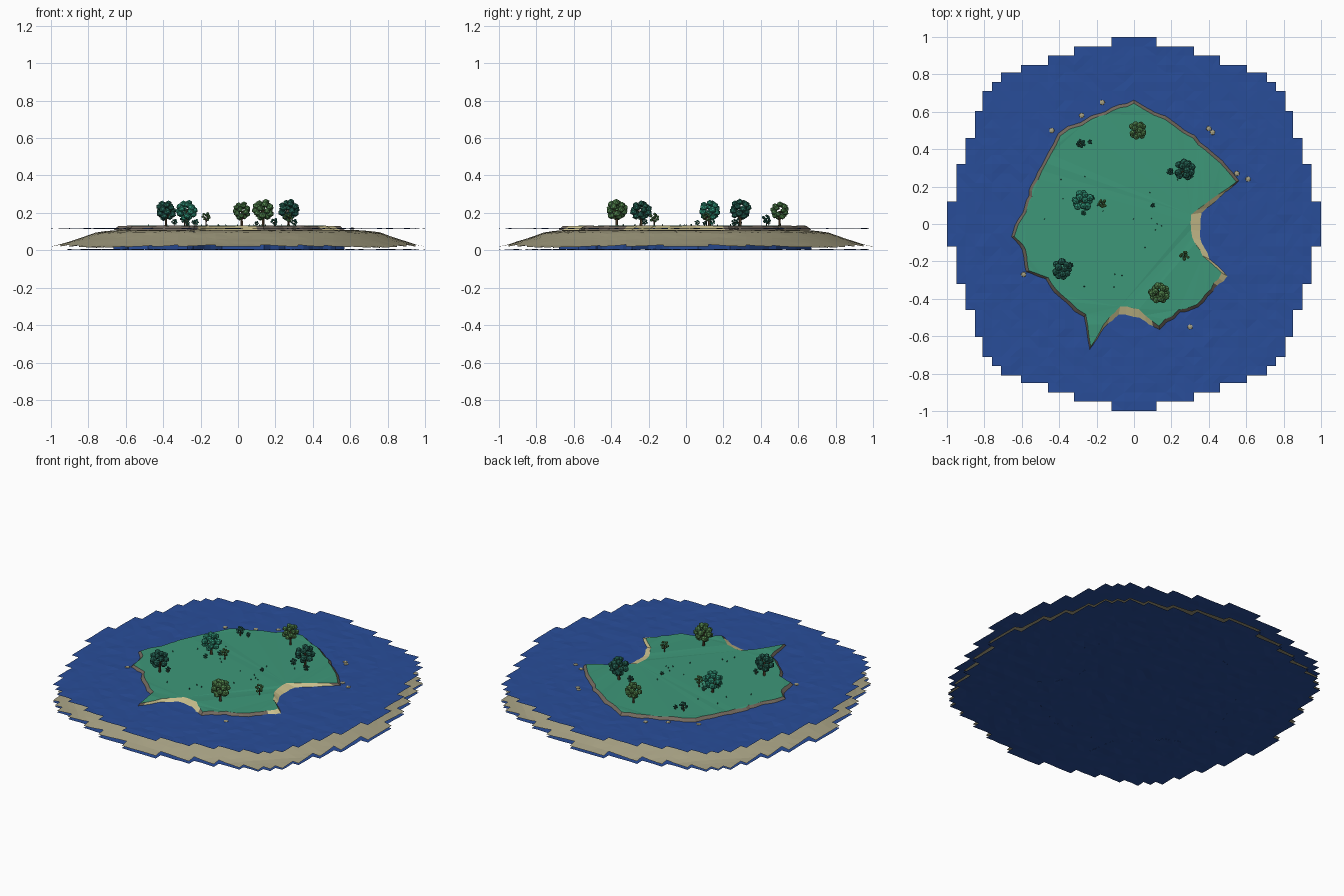
import bpy, bmesh, math, random
from mathutils import Vector, Matrix, noise

if "Cube" in bpy.data.objects:
    bpy.data.objects.remove(bpy.data.objects["Cube"])

random.seed(4)


def material(name, rgb):
    m = bpy.data.materials.new(name)
    m.diffuse_color = (*rgb, 1)
    m.use_nodes = True
    m.node_tree.nodes["Principled BSDF"].inputs["Base Color"].default_value = m.diffuse_color
    return m


WATER = material("water_blue", (0.022, 0.075, 0.32))
SEABED = material("seabed_sand", (0.39, 0.36, 0.23))
BEACH = material("beach_sand", (0.60, 0.53, 0.27))
CLIFF = material("cliff_stone", (0.17, 0.14, 0.11))
GRASS = material("grass_green", (0.047, 0.31, 0.19))
BARK = material("bark", (0.10, 0.06, 0.03))
OLIVE = material("leaf_olive", (0.09, 0.25, 0.08))
DARK = material("leaf_dark", (0.02, 0.14, 0.10))
TEAL = material("leaf_teal", (0.03, 0.30, 0.19))


def finish(bm, name, *mats):
    me = bpy.data.meshes.new(name)
    bm.to_mesh(me)
    bm.free()
    ob = bpy.data.objects.new(name, me)
    for m in mats:
        me.materials.append(m)
    bpy.context.collection.objects.link(ob)
    return ob


# Stepped disc outline shared by water, seabed and base
HALF = [0, .05, .12, .17, .22, .27, .32, .37, .42, .46, .51, .56,
        .605, .66, .71, .76, .81, .85, .9, .95, 1]
LINES = [-v for v in HALF[:0:-1]] + HALF
STEPS = [(.12, 1), (.32, .95), (.46, .9), (.605, .85), (.71, .81), (.76, .76)]
STEPS += [(b, a) for a, b in STEPS]


def stepped_sheet(name, mat, height, hole=0):
    bm = bmesh.new()
    verts = {}

    def vert(x, y):
        if (x, y) not in verts:
            verts[x, y] = bm.verts.new((x, y, height(x, y)))
        return verts[x, y]

    for x0, x1 in zip(LINES, LINES[1:]):
        for y0, y1 in zip(LINES, LINES[1:]):
            ax, ay = max(abs(x0), abs(x1)), max(abs(y0), abs(y1))
            if math.hypot(ax, ay) < hole:
                continue
            if any(ax <= a + 1e-4 and ay <= b + 1e-4 for a, b in STEPS):
                bm.faces.new([vert(x0, y0), vert(x1, y0), vert(x1, y1), vert(x0, y1)])
    bmesh.ops.triangulate(bm, faces=bm.faces[:])
    return finish(bm, name, mat)


def ripple(x, y):
    return noise.noise(Vector((x * 14, y * 14, 3)))


PROFILE = [(0, .108), (.62, .108), (.68, .106), (.76, .095), (.85, .063), (.98, .022), (1.1, .012)]


def seabed_height(x, y):
    r = math.hypot(x, y)
    for (r0, z0), (r1, z1) in zip(PROFILE, PROFILE[1:]):
        if r <= r1:
            return z0 + (z1 - z0) * (r - r0) / (r1 - r0) + .002 * ripple(y, x)


stepped_sheet("water_surface", WATER, lambda x, y: .116 + .004 * ripple(x, y), .25)
stepped_sheet("seabed", SEABED, seabed_height, .3)
stepped_sheet("base_sheet", WATER, lambda x, y: .004 + .004 * ripple(x, y))

# Coast points: x, y and width of the bank (wide = beach, narrow = cliff)
C, B = .025, .085
COAST = [(0, .67, C), (.17, .585, C), (.33, .48, C), (.43, .385, C), (.57, .235, C),
         (.49, .155, B), (.39, .065, B), (.38, -.09, .07), (.43, -.2, .07), (.52, -.29, .06),
         (.43, -.365, C), (.35, -.45, C), (.25, -.48, C), (.14, -.575, .03), (.03, -.525, .07),
         (-.085, -.505, .065), (-.18, -.595, .06), (-.24, -.68, C), (-.27, -.505, C),
         (-.4, -.4, C), (-.48, -.3, C), (-.585, -.26, C), (-.605, -.14, C), (-.665, -.07, C),
         (-.585, .13, C), (-.56, .21, C), (-.49, .34, C), (-.41, .49, C), (-.235, .585, C),
         (-.12, .63, C)]
ring = []
for (x, y, w), (x2, y2, w2) in zip(COAST, COAST[1:] + COAST[:1]):
    ring.append((x, y, w))
    for t in (.33, .67):
        k = 1 + random.uniform(-.015, .015)
        ring.append(((x + (x2 - x) * t) * k, (y + (y2 - y) * t) * k, w + (w2 - w) * t))

# Island: grass cap, bank of beach or cliff
bm = bmesh.new()
outer, inner = [], []
for x, y, w in ring:
    k = 1 - w / math.hypot(x, y)
    outer.append(bm.verts.new((x, y, .108)))
    inner.append(bm.verts.new((x * k, y * k, .131 + random.uniform(-.002, .002))))
n = len(ring)
for i in range(n):
    j = (i + 1) % n
    f = bm.faces.new([outer[j], outer[i], inner[i], inner[j]])
    f.material_index = 1 if ring[i][2] + ring[j][2] > .075 else 2
cap = bm.faces.new(inner[::-1])
bmesh.ops.triangulate(bm, faces=[cap])
finish(bm, "island", GRASS, BEACH, CLIFF)

# Hidden wall under the coast
bm = bmesh.new()
low = [bm.verts.new((x, y, .004)) for x, y, w in ring]
high = [bm.verts.new((x, y, .104)) for x, y, w in ring]
for i in range(n):
    j = (i + 1) % n
    bm.faces.new([low[j], low[i], high[i], high[j]])
finish(bm, "under_island_wall", WATER)


def rod(bm, a, b, r0, r1):
    a, b = Vector(a), Vector(b)
    m = Matrix.Translation((a + b) / 2) @ (b - a).to_track_quat('Z', 'Y').to_matrix().to_4x4()
    bmesh.ops.create_cone(bm, cap_ends=True, segments=6, radius1=r0, radius2=r1,
                          depth=(b - a).length, matrix=m)


def blob(bm, p, r, squash=.9):
    m = Matrix.Translation(p) @ Matrix.Rotation(random.uniform(0, 6), 4, 'Z')
    bmesh.ops.create_icosphere(bm, subdivisions=1, radius=r,
                               matrix=m @ Matrix.Diagonal((1, 1, squash, 1)))


# Trees: trunk with branches, crown of faceted leaf clumps
def tree(name, x, y, top, crown, leaves, count):
    c = Vector((x, y, top - crown))
    bm = bmesh.new()
    rod(bm, (x, y, .125), c, crown * .13, crown * .09)
    for k in range(4):
        a = k * math.pi / 2 + random.random()
        tip = c + Vector((math.cos(a) * .6, math.sin(a) * .6, .1)) * crown
        rod(bm, (x, y, .13 + (c.z - .13) * .4), tip, crown * .08, crown * .04)
    finish(bm, name + "_trunk", BARK)
    bm = bmesh.new()
    for k in range(count):
        h = 1 - 2 * (k + .5) / count
        a = k * 2.4 + random.uniform(-.3, .3)
        s = math.sqrt(1 - h * h)
        d = Vector((math.cos(a) * s, math.sin(a) * s, h)) * crown * .68
        blob(bm, c + d, crown * random.uniform(.29, .36))
    finish(bm, name + "_leaves", leaves)


BIG = [(.02, .5, OLIVE, .265, .054), (.27, .29, DARK, .28, .062), (-.275, .125, TEAL, .275, .062),
       (-.385, -.24, DARK, .272, .06), (.135, -.37, OLIVE, .278, .062)]
for i, (x, y, m, top, crown) in enumerate(BIG):
    tree(f"tree_{i + 1}", x, y, top, crown, m, 18)

SMALL = [(-.285, .43, DARK, .195, .028), (-.17, .11, OLIVE, .208, .028), (.27, -.17, OLIVE, .205, .03),
         (.195, .28, DARK, .175, .022), (-.235, .44, DARK, .165, .015), (-.225, .14, TEAL, .17, .018),
         (-.34, -.22, DARK, .17, .018), (.1, .1, DARK, .158, .013), (.3, .26, DARK, .17, .02),
         (-.27, .06, TEAL, .165, .016)]
for i, (x, y, m, top, crown) in enumerate(SMALL):
    tree(f"bush_{i + 1}", x, y, top, crown, m, 9)

# Tiny tufts on the grass
bm = bmesh.new()
for k in range(18):
    a, r = random.uniform(0, 6.28), random.uniform(.08, .42)
    x, y = r * math.cos(a) - .08, r * math.sin(a)
    rod(bm, (x, y, .128), (x, y, .14), .004, .001)
finish(bm, "grass_tufts", DARK)

# Low rocks breaking the water near the coast
bm = bmesh.new()
for x, y in [(.42, .49), (.4, .51), (-.17, .65), (.55, .27), (.61, .24), (.3, -.55), (.31, -.41),
             (-.59, -.27), (-.44, .5), (-.28, .58)]:
    blob(bm, (x, y, .116), .016, .4)
finish(bm, "shore_rocks", SEABED)
